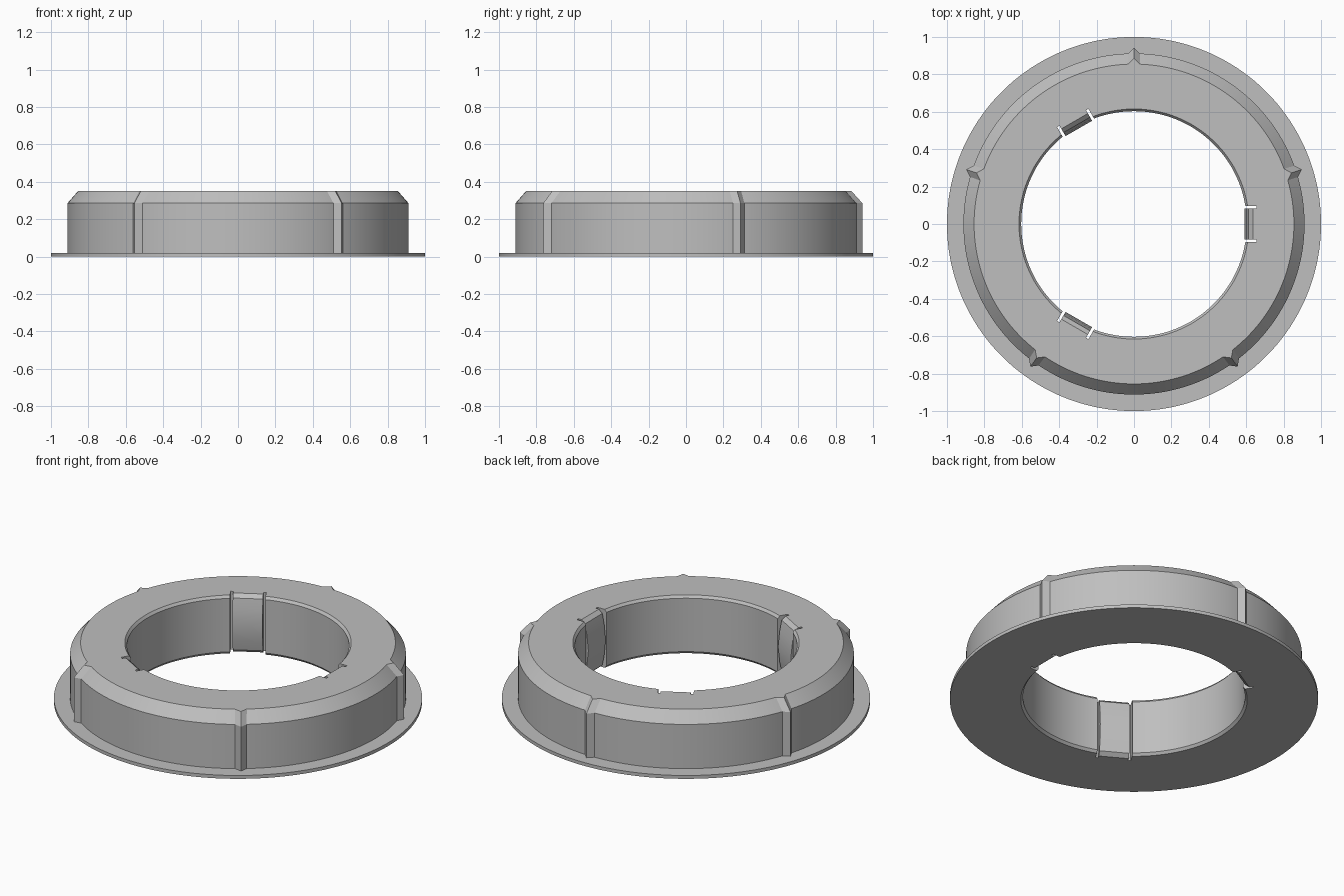
import bpy, bmesh
from math import radians
from mathutils import Matrix, Vector

old = bpy.data.objects.get("Cube")
if old:
    bpy.data.objects.remove(old, do_unlink=True)

grey = bpy.data.materials.new("light grey")
grey.use_nodes = True
grey.diffuse_color = (0.52, 0.52, 0.52, 1)
grey.node_tree.nodes["Principled BSDF"].inputs["Base Color"].default_value = grey.diffuse_color


def make_object(name, bm, angle=0):
    """Turn a bmesh into an object, rotated about z."""
    bmesh.ops.recalc_face_normals(bm, faces=bm.faces)
    bm.transform(Matrix.Rotation(radians(angle), 4, "Z"))
    mesh = bpy.data.meshes.new(name)
    bm.to_mesh(mesh)
    bm.free()
    mesh.materials.append(grey)
    obj = bpy.data.objects.new(name, mesh)
    bpy.context.collection.objects.link(obj)
    return obj


def activate(obj):
    bpy.ops.object.select_all(action="DESELECT")
    obj.select_set(True)
    bpy.context.view_layer.objects.active = obj


def loft(sections):
    """Skin closed sections that have equal point counts, with end caps."""
    bm = bmesh.new()
    rings = [[bm.verts.new(p) for p in s] for s in sections]
    n = len(rings[0])
    for a, b in zip(rings, rings[1:]):
        for i in range(n):
            j = (i + 1) % n
            bm.faces.new((a[i], a[j], b[j], b[i]))
    bm.faces.new(rings[0])
    bm.faces.new(rings[-1])
    return bm


# Ring body with its thin flange, turned from one profile
HEIGHT = 0.35
profile = [(1, 0), (1, 0.02), (0.912, 0.02), (0.912, 0.285), (0.855, HEIGHT),
           (0.615, HEIGHT), (0.603, 0.335), (0.603, 0.015), (0.615, 0)]
steps = 180
bm = bmesh.new()
rings = []
for k in range(steps):
    turn = Matrix.Rotation(radians(360 * k / steps), 3, "Z")
    rings.append([bm.verts.new(turn @ Vector((r, 0, z))) for r, z in profile])
for k in range(steps):
    a, b = rings[k], rings[(k + 1) % steps]
    for i in range(len(profile)):
        j = (i + 1) % len(profile)
        bm.faces.new((a[i], b[i], b[j], a[j]))
body = make_object("ring_body", bm)

# Three notches in the bore, each holding a bowed clip
TAB, NOTCH = 0.082, 0.097
bow = [(0.67, 0), (0.67, HEIGHT), (0.635, HEIGHT), (0.612, 0.33), (0.6, 0.27),
       (0.59, 0.175), (0.6, 0.08), (0.612, 0.02), (0.635, 0)]
for n, angle in enumerate((0, 120, 240), 1):
    block = [(0.5, -0.1), (0.655, -0.1), (0.655, 0.5), (0.5, 0.5)]
    cutter = make_object("notch_cutter", loft(
        [[(x, y, z) for x, z in block] for y in (-NOTCH, NOTCH)]), angle)
    cutter.hide_render = True
    mod = body.modifiers.new("notch", "BOOLEAN")
    mod.operation, mod.solver, mod.object = "DIFFERENCE", "EXACT", cutter
    activate(body)
    bpy.ops.object.modifier_apply(modifier=mod.name)
    bpy.data.objects.remove(cutter, do_unlink=True)
    clip = make_object(f"clip_{n}", loft(
        [[(x, y, z) for x, z in bow] for y in (-TAB, TAB)]), angle)
    activate(clip)
    bpy.ops.object.shade_smooth_by_angle(angle=radians(25))

activate(body)
bpy.ops.object.shade_smooth_by_angle(angle=radians(25))

# Five pointed ribs on the outside, sloping in with the chamfer
for n in range(5):
    sections = [[(base, -0.035, z), (tip, 0, z), (base, 0.035, z)]
                for base, tip, z in ((0.908, 0.943, 0.015), (0.908, 0.943, 0.285),
                                     (0.852, 0.885, HEIGHT))]
    make_object(f"outer_rib_{n + 1}", loft(sections), 90 + 72 * n)
